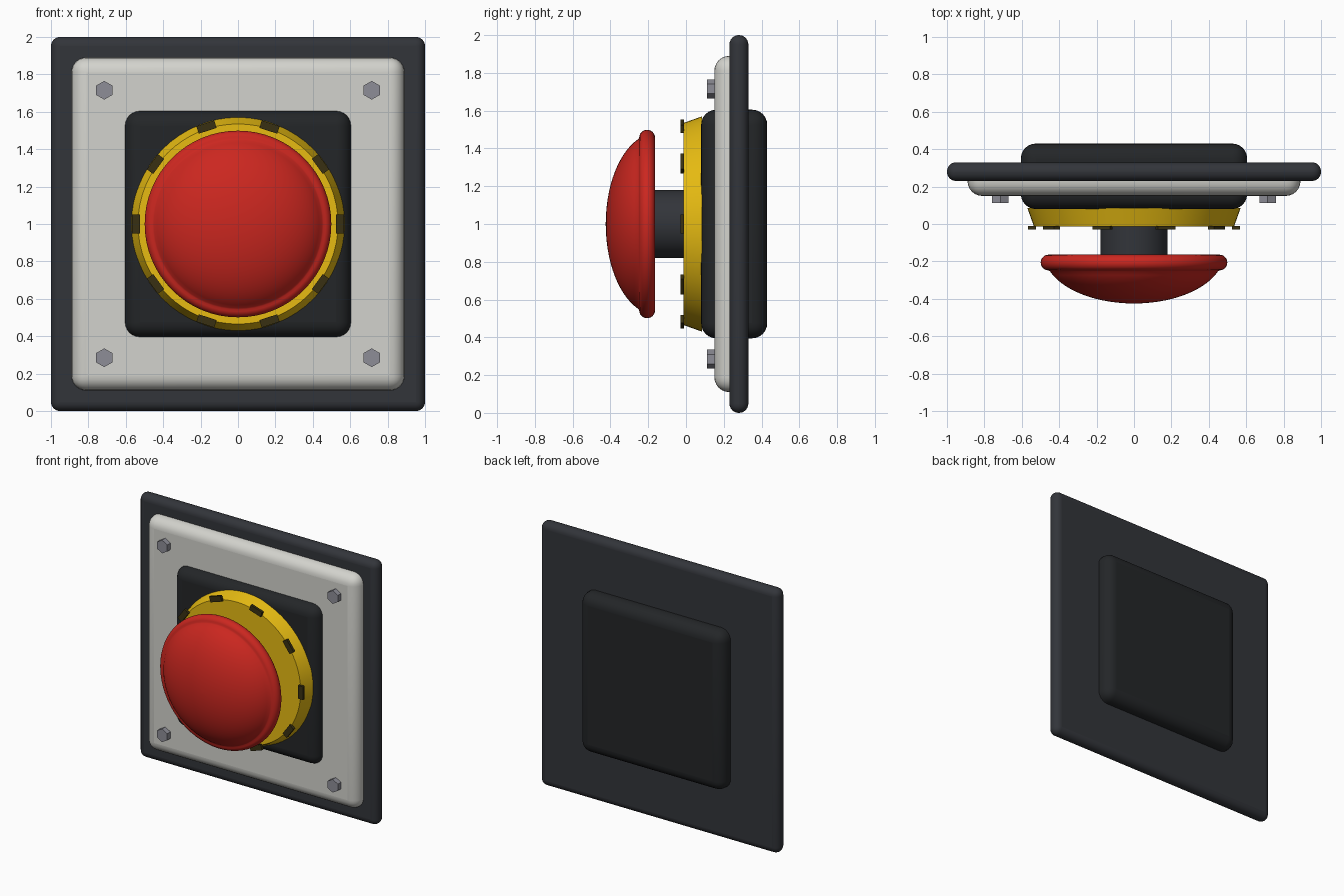
import bpy, math
from mathutils import Matrix

if "Cube" in bpy.data.objects:
    bpy.data.objects.remove(bpy.data.objects["Cube"])


def material(name, rgb):
    m = bpy.data.materials.new(name)
    m.diffuse_color = (*rgb, 1)
    m.use_nodes = True
    m.node_tree.nodes["Principled BSDF"].inputs["Base Color"].default_value = m.diffuse_color
    return m


CHARCOAL = material("charcoal", (0.032, 0.035, 0.042))
BLACK = material("black", (0.017, 0.019, 0.021))
IVORY = material("ivory", (0.65, 0.65, 0.61))
YELLOW = material("yellow", (0.80, 0.50, 0.006))
BROWN = material("dark_brown", (0.04, 0.03, 0.006))
RED = material("red", (0.60, 0.02, 0.014))
STEEL = material("steel", (0.27, 0.27, 0.31))


def finish(obj, name, mat, smooth=True):
    obj.name = obj.data.name = name
    obj.data.materials.append(mat)
    if smooth:
        bpy.ops.object.select_all(action='DESELECT')
        obj.select_set(True)
        bpy.context.view_layer.objects.active = obj
        bpy.ops.object.shade_smooth_by_angle(angle=math.radians(35))
    return obj


def box(name, half, y0, y1, bevel, mat):
    """Rounded square slab centred on z = 1."""
    bpy.ops.mesh.primitive_cube_add(size=1, location=(0, (y0 + y1) / 2, 1))
    obj = bpy.context.object
    obj.data.transform(Matrix.Diagonal((half * 2, y1 - y0, half * 2, 1)))
    b = obj.modifiers.new("bevel", 'BEVEL')
    b.width, b.segments = bevel, 6
    return finish(obj, name, mat)


def lathe(name, profile, mat, n=64):
    """Spin (radius, y) points round the y axis; both ends lie on or are capped at the axis."""
    verts, faces = [], []
    for r, y in profile:
        for i in range(n):
            a = 2 * math.pi * i / n
            verts.append((r * math.cos(a), y, r * math.sin(a)))
    for k in range(len(profile) - 1):
        for i in range(n):
            j = (i + 1) % n
            faces.append((k * n + i, k * n + j, (k + 1) * n + j, (k + 1) * n + i))
    last = (len(profile) - 1) * n
    faces.append(tuple(reversed(range(n))))
    faces.append(tuple(range(last, last + n)))
    mesh = bpy.data.meshes.new(name)
    mesh.from_pydata(verts, [], faces)
    obj = bpy.data.objects.new(name, mesh)
    bpy.context.collection.objects.link(obj)
    obj.location.z = 1
    return finish(obj, name, mat)


# Stacked wall plates and switch housing
box("back_plate", 1.0, 0.23, 0.33, 0.049, CHARCOAL)
box("face_plate", 0.89, 0.15, 0.31, 0.079, IVORY)
box("switch_housing", 0.605, 0.08, 0.43, 0.08, BLACK)

# Hex bolts in the four corners
for sx in (-1, 1):
    for sz in (-1, 1):
        bpy.ops.mesh.primitive_cylinder_add(vertices=6, radius=0.05, depth=0.06)
        bolt = bpy.context.object
        bolt.data.transform(Matrix.Rotation(math.pi / 2, 4, 'X'))
        bolt.location = (sx * 0.715, 0.142, 1 + sz * 0.715)
        finish(bolt, "bolt", STEEL, smooth=False)

# Tapered yellow collar, with ten dark tabs round its front edge
lathe("collar", [(0.535, -0.013), (0.57, 0.085)], YELLOW)
for i in range(10):
    a = i * math.pi / 5
    bpy.ops.mesh.primitive_cube_add(size=1)
    tab = bpy.context.object
    tab.data.transform(Matrix.Diagonal((0.042, 0.02, 0.10, 1)))
    tab.rotation_euler = (0, -a, 0)
    tab.location = (0.545 * math.cos(a), -0.02, 1 + 0.545 * math.sin(a))
    finish(tab, "collar_tab", BROWN, smooth=False)

# Stem and red mushroom button
lathe("stem", [(0.18, -0.20), (0.18, 0.02)], CHARCOAL)

dome = []
for i in range(15):
    t = math.radians(1 + 68.5 * i / 14)
    dome.append((0.48 * math.sin(t), -0.16 - 0.265 * math.cos(t)))
rim = []
for i in range(13):
    t = math.radians(-90 + 180 * i / 12)
    rim.append((0.457 + 0.042 * math.cos(t), -0.206 + 0.042 * math.sin(t)))
lathe("button", dome + rim, RED)
